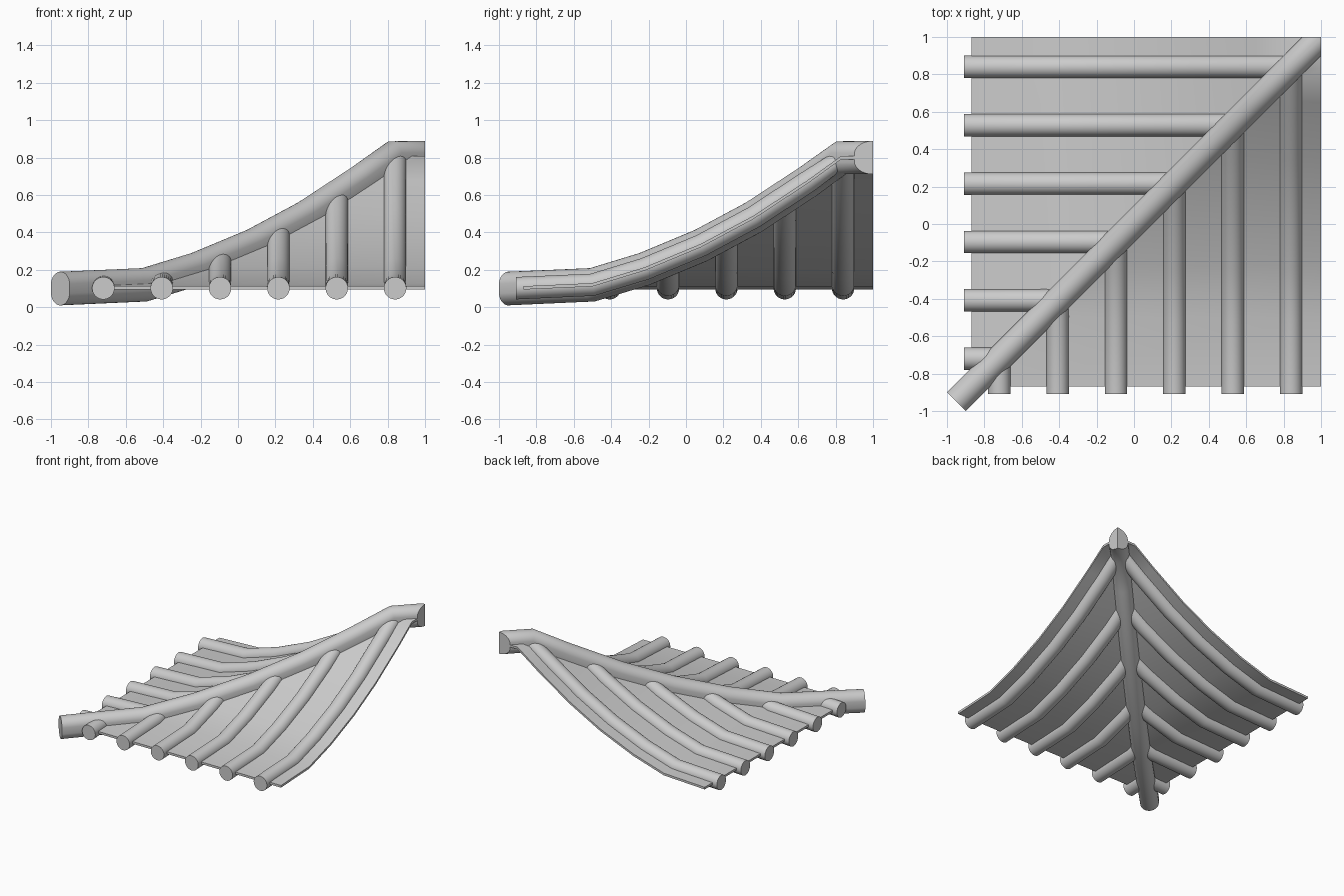
import bpy, bmesh, math
from mathutils import Vector

if "Cube" in bpy.data.objects:
    bpy.data.objects.remove(bpy.data.objects["Cube"])

# Shared sagging roof profile: (run, height)
PROFILE = [(-0.5, 0.12), (-0.22, 0.205), (0.08, 0.33), (0.36, 0.48),
           (0.65, 0.67), (0.83, 0.80), (1.0, 0.80)]


def height(t):
    pts = [(-0.95, 0.10)] + PROFILE
    for (a, za), (b, zb) in zip(pts, pts[1:]):
        if t <= b:
            return za + (zb - za) * (t - a) / (b - a)
    return pts[-1][1]


def path(start, end):
    ts = [start] + [t for t, _ in PROFILE if start + 0.03 < t < end - 0.03] + [end]
    return [(t, height(t)) for t in ts]


def finish(bm, name):
    bmesh.ops.recalc_face_normals(bm, faces=bm.faces[:])
    me = bpy.data.meshes.new(name)
    bm.to_mesh(me)
    bm.free()
    ob = bpy.data.objects.new(name, me)
    bpy.context.collection.objects.link(ob)
    bpy.context.view_layer.objects.active = ob
    ob.select_set(True)
    bpy.ops.object.shade_smooth_by_angle(angle=math.radians(40))
    ob.select_set(False)
    return ob


def sweep(points, section):
    """Sweep a closed (side, up) section along 3D points with mitred joints."""
    bm = bmesh.new()
    rings = []
    flat = points[-1] - points[0]
    side = Vector((flat.y, -flat.x, 0)).normalized()
    for i, p in enumerate(points):
        d1 = (p - points[max(i - 1, 0)]).normalized()
        d2 = (points[min(i + 1, len(points) - 1)] - p).normalized()
        d = (d1 + d2).normalized()
        if i in (0, len(points) - 1):
            d = Vector((flat.x, flat.y, 0)).normalized()
        up = side.cross(d)
        rings.append([bm.verts.new(p + side * u + up * v) for u, v in section])
    n = len(section)
    for a, b in zip(rings, rings[1:]):
        for j in range(n):
            bm.faces.new((a[j], a[(j + 1) % n], b[(j + 1) % n], b[j]))
    bm.faces.new(rings[0])
    bm.faces.new(rings[-1])
    return bm


def oval(r, straight, n=32):
    out = []
    for i in range(n):
        a = 2 * math.pi * (i + 0.5) / n
        out.append((r * math.cos(a), r * math.sin(a) + math.copysign(straight, math.sin(a))))
    return out


def place(across, run, z, swap):
    return Vector((run, across, z)) if swap else Vector((across, run, z))


for swap, label in ((False, "front"), (True, "left")):
    # Sloping roof sheet, triangular in plan
    bm = bmesh.new()
    rows = []
    for t, z in path(-0.87, 1.0):
        rows.append([[bm.verts.new(place(x, t, z + dz, swap)) for x in ((t, 1.0) if t < 1 else (1.0,))]
                     for dz in (-0.009, 0.009)])
    for a, b in zip(rows, rows[1:]):
        for k in (0, 1):
            bm.faces.new(a[k] + b[k][::-1])
        for e in (0, -1):
            bm.faces.new((a[0][e], a[1][e], b[1][e], b[0][e]))
    bm.faces.new(rows[0][0] + rows[0][1][::-1])
    finish(bm, label + "_roof_sheet")

    # Round tile ribs running up to the hip
    for i in range(6):
        x = -0.72 + 0.312 * i
        pts = [place(x, t, z, swap) for t, z in path(-0.91, x)]
        finish(sweep(pts, oval(0.06, 0)), f"{label}_tile_rib_{i + 1}")

# Diagonal hip ridge, trimmed to the square corner at the top
pts = [Vector((t, t, z)) for t, z in path(-0.95, 1.0)]
pts[-1] = Vector((1.1, 1.1, 0.80))
bm = sweep(pts, oval(0.071, 0.019))
for no in (Vector((1, 0, 0)), Vector((0, 1, 0))):
    geom = bm.verts[:] + bm.edges[:] + bm.faces[:]
    cut = bmesh.ops.bisect_plane(bm, geom=geom, plane_co=(1, 1, 0), plane_no=no,
                                 clear_outer=True)["geom_cut"]
    bmesh.ops.holes_fill(bm, edges=[e for e in bm.edges if e.is_boundary], sides=0)
finish(bm, "hip_ridge")
